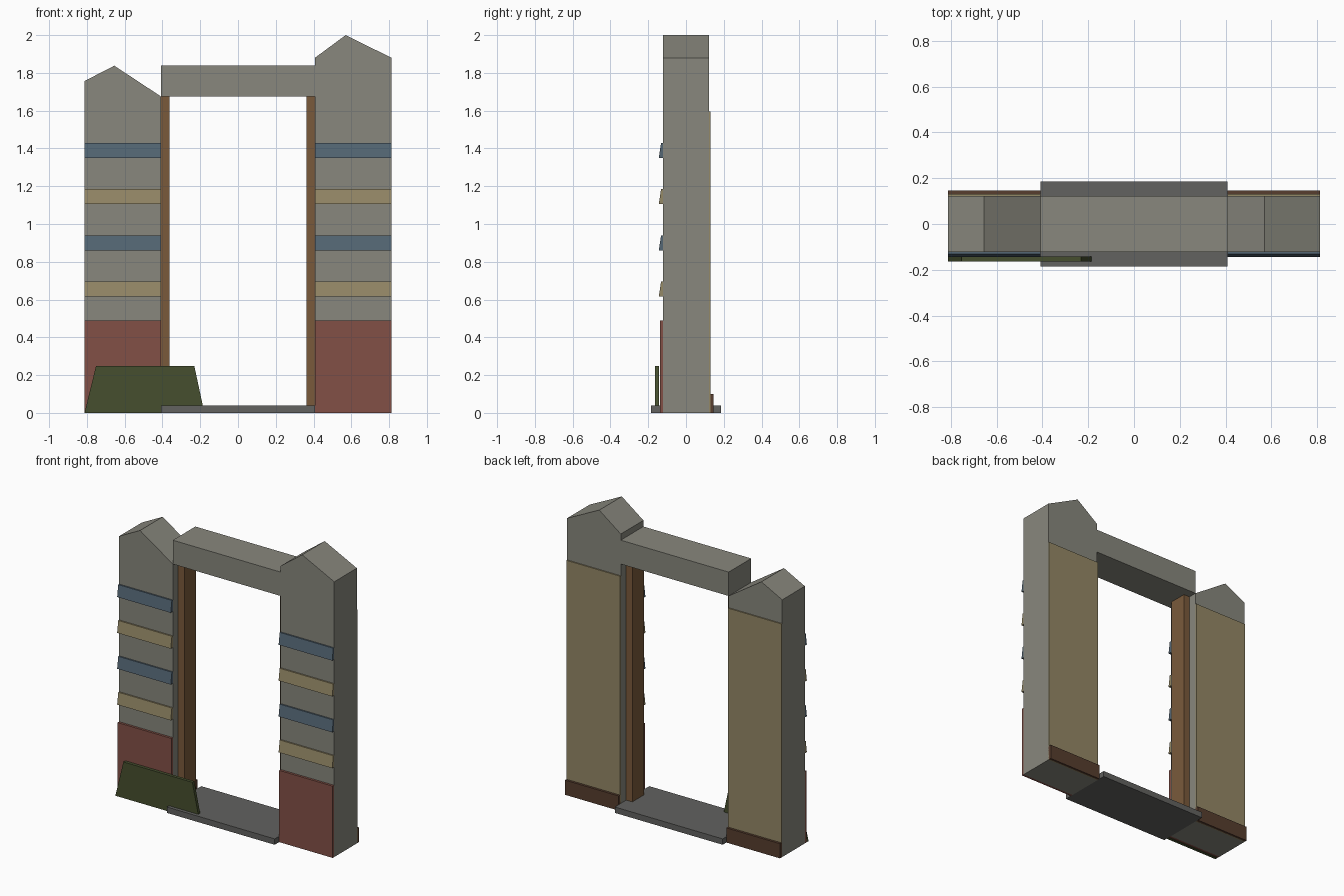
import bpy

if "Cube" in bpy.data.objects:
    bpy.data.objects.remove(bpy.data.objects["Cube"])

W, IN, D = 0.8125, 0.4075, 0.122   # outer half width, inner half width, half depth


def material(name, r, g, b):
    lin = [((c / 255 + 0.055) / 1.055) ** 2.4 for c in (r, g, b)]
    m = bpy.data.materials.new(name)
    m.diffuse_color = (*lin, 1)
    m.use_nodes = True
    m.node_tree.nodes["Principled BSDF"].inputs["Base Color"].default_value = m.diffuse_color
    return m


STONE = material("warm grey", 136, 135, 125)
SILL = material("dark grey", 98, 98, 96)
RED = material("brick red", 130, 80, 70)
BLUE = material("slate blue", 84, 102, 116)
TAN = material("tan", 148, 136, 102)
WOOD = material("wood brown", 122, 90, 59)
GREEN = material("dark green", 70, 79, 46)
DARK = material("dark brown", 87, 61, 46)


def prism(name, outline, axis, a, b, mat):
    """Extrude an outline along axis: 'y' takes (x, z) points, 'x' takes (y, z)."""
    n = len(outline)
    if axis == 'y':
        verts = [(u, t, v) for t in (a, b) for u, v in outline]
    else:
        verts = [(t, u, v) for t in (b, a) for u, v in outline]
    faces = [list(range(n)), list(range(2 * n - 1, n - 1, -1))]
    faces += [[(i + 1) % n, i, i + n, (i + 1) % n + n] for i in range(n)]
    me = bpy.data.meshes.new(name)
    me.from_pydata(verts, [], faces)
    me.materials.append(mat)
    ob = bpy.data.objects.new(name, me)
    bpy.context.collection.objects.link(ob)
    return ob


def box(name, x0, x1, y0, y1, z0, z1, mat):
    return prism(name, [(x0, z0), (x1, z0), (x1, z1), (x0, z1)], 'y', y0, y1, mat)


# Pillars with uneven peaked tops
prism("left_pillar", [(-W, 0), (-IN, 0), (-IN, 1.675), (-0.655, 1.838), (-W, 1.757)],
      'y', -D, D, STONE)
prism("right_pillar", [(IN, 0), (W, 0), (W, 1.88), (0.57, 2.0), (IN, 1.88)],
      'y', -D, D, STONE)

# Lintel and threshold
box("lintel", -IN, IN, -D, D, 1.675, 1.838, STONE)
box("threshold", -IN, IN, -0.186, 0.186, 0, 0.04, SILL)

for side, x0, x1 in (("left", -W, -IN), ("right", IN, W)):
    # Front base panel, back panel and back skirting
    box(side + "_base_panel", x0, x1, -0.138, -D, 0, 0.49, RED)
    box(side + "_back_panel", x0, x1, D, 0.13, 0, 1.595, TAN)
    box(side + "_back_skirting", x0, x1, D, 0.146, 0, 0.1, DARK)
    # Tilted siding boards in alternating colours
    for i in range(4):
        z = 0.615 + i * 0.245
        prism(f"{side}_board_{i + 1}",
              [(-0.144, z), (-D, z), (-D, z + 0.08), (-0.132, z + 0.08)],
              'x', x0, x1, BLUE if i % 2 else TAN)

# Door jambs
box("left_jamb", -IN, -0.362, -0.063, 0.063, 0.04, 1.675, WOOD)
box("right_jamb", 0.362, IN, -0.063, 0.063, 0.04, 1.675, WOOD)

# Leaning-edge board at the foot of the left pillar
prism("foot_board", [(-W, 0), (-0.178, 0), (-0.231, 0.247), (-0.752, 0.247)],
      'y', -0.163, -0.142, GREEN)
